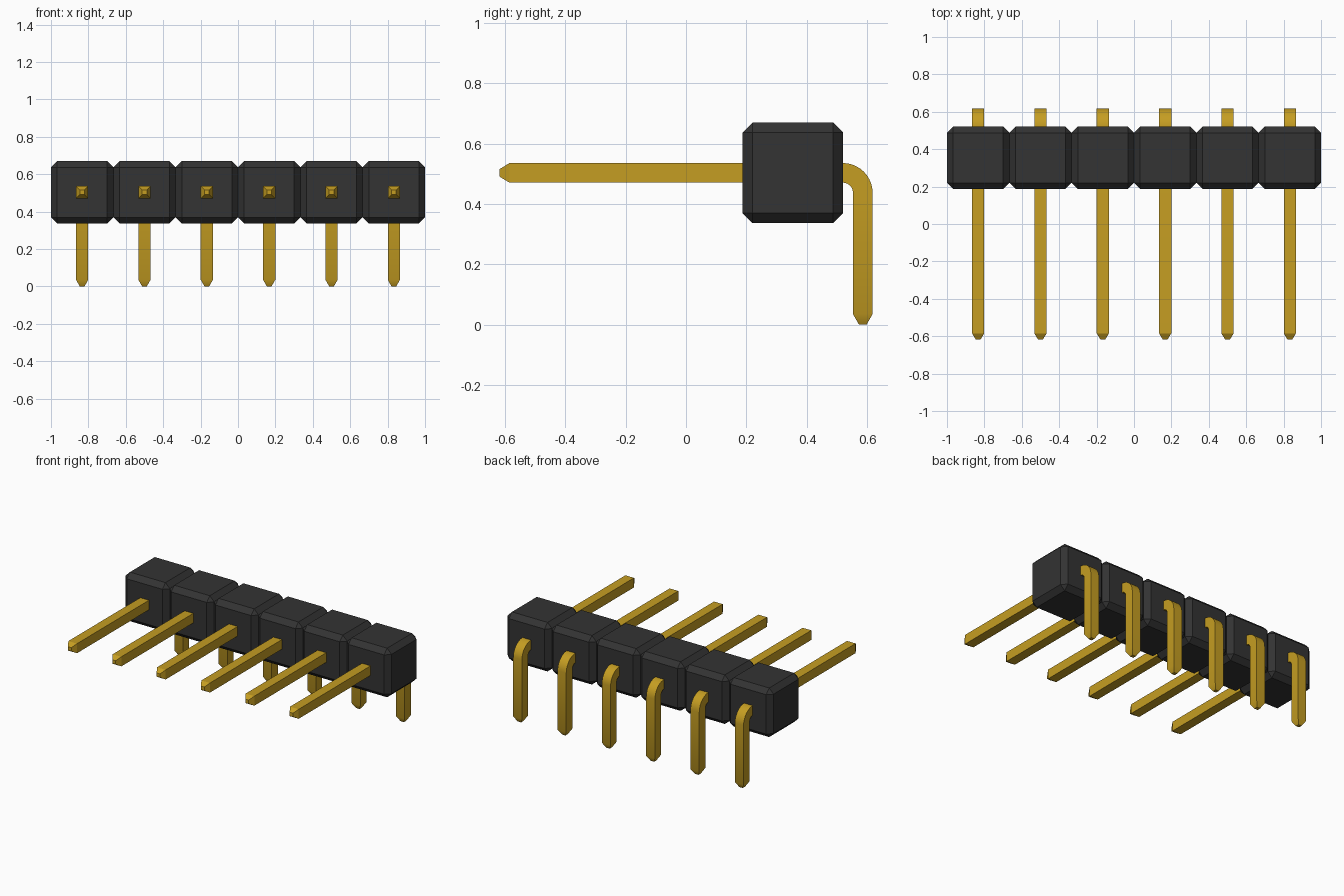
import bpy, bmesh, math
from mathutils import Vector

cube = bpy.data.objects.get("Cube")
if cube:
    bpy.data.objects.remove(cube, do_unlink=True)

PINS = 6
PITCH = 2 / PINS
BODY_Y, BODY_Z = 0.354, 0.503
HALF, TIP = 0.0325, 0.0125      # pin half width, blunt tip half width


def material(name, color):
    m = bpy.data.materials.new(name)
    m.use_nodes = True
    m.diffuse_color = color
    m.node_tree.nodes["Principled BSDF"].inputs["Base Color"].default_value = color
    return m


def make_object(name, bm, mat, x):
    bmesh.ops.recalc_face_normals(bm, faces=bm.faces)
    mesh = bpy.data.meshes.new(name)
    bm.to_mesh(mesh)
    bm.free()
    mesh.materials.append(mat)
    ob = bpy.data.objects.new(name, mesh)
    ob.location.x = x
    bpy.context.collection.objects.link(ob)
    return ob


def housing(name, mat, x):
    # Chamfered cube, one per pin
    bm = bmesh.new()
    bmesh.ops.create_cube(bm, size=PITCH)
    bmesh.ops.bevel(bm, geom=bm.edges[:], offset=0.033, segments=1, affect='EDGES')
    bmesh.ops.translate(bm, verts=bm.verts, vec=(0, BODY_Y, BODY_Z))
    return make_object(name, bm, mat, x)


def pin(name, mat, x):
    # Stations along the pin: y, z, direction angle, half width
    stations = [(-0.618, BODY_Z, 0, TIP), (-0.585, BODY_Z, 0, HALF)]
    radius, steps = 0.066, 10
    for i in range(steps + 1):
        a = math.pi / 2 * i / steps
        stations.append((0.52 + radius * math.sin(a),
                         BODY_Z - radius + radius * math.cos(a), a, HALF))
    stations += [(0.586, 0.035, math.pi / 2, HALF), (0.586, 0, math.pi / 2, TIP)]

    # Square section swept through the stations
    bm = bmesh.new()
    rings = []
    for y, z, a, h in stations:
        up = Vector((0, math.sin(a), math.cos(a))) * h
        side = Vector((h, 0, 0))
        c = Vector((0, y, z))
        rings.append([bm.verts.new(c + p) for p in
                      (side + up, up - side, -side - up, side - up)])
    for r, s in zip(rings, rings[1:]):
        for i in range(4):
            j = (i + 1) % 4
            bm.faces.new((r[i], r[j], s[j], s[i]))
    bm.faces.new(rings[0])
    bm.faces.new(rings[-1])
    ob = make_object(name, bm, mat, x)
    # Smooth bend, sharp corners
    bpy.ops.object.select_all(action='DESELECT')
    ob.select_set(True)
    bpy.context.view_layer.objects.active = ob
    bpy.ops.object.shade_smooth_by_angle(angle=math.radians(30))
    return ob


black = material("black plastic", (0.033, 0.033, 0.033, 1))
gold = material("gold metal", (0.56, 0.34, 0.016, 1))

for n in range(PINS):
    px = (n - (PINS - 1) / 2) * PITCH
    housing(f"housing_block_{n + 1}", black, px)
    pin(f"bent_pin_{n + 1}", gold, px)
